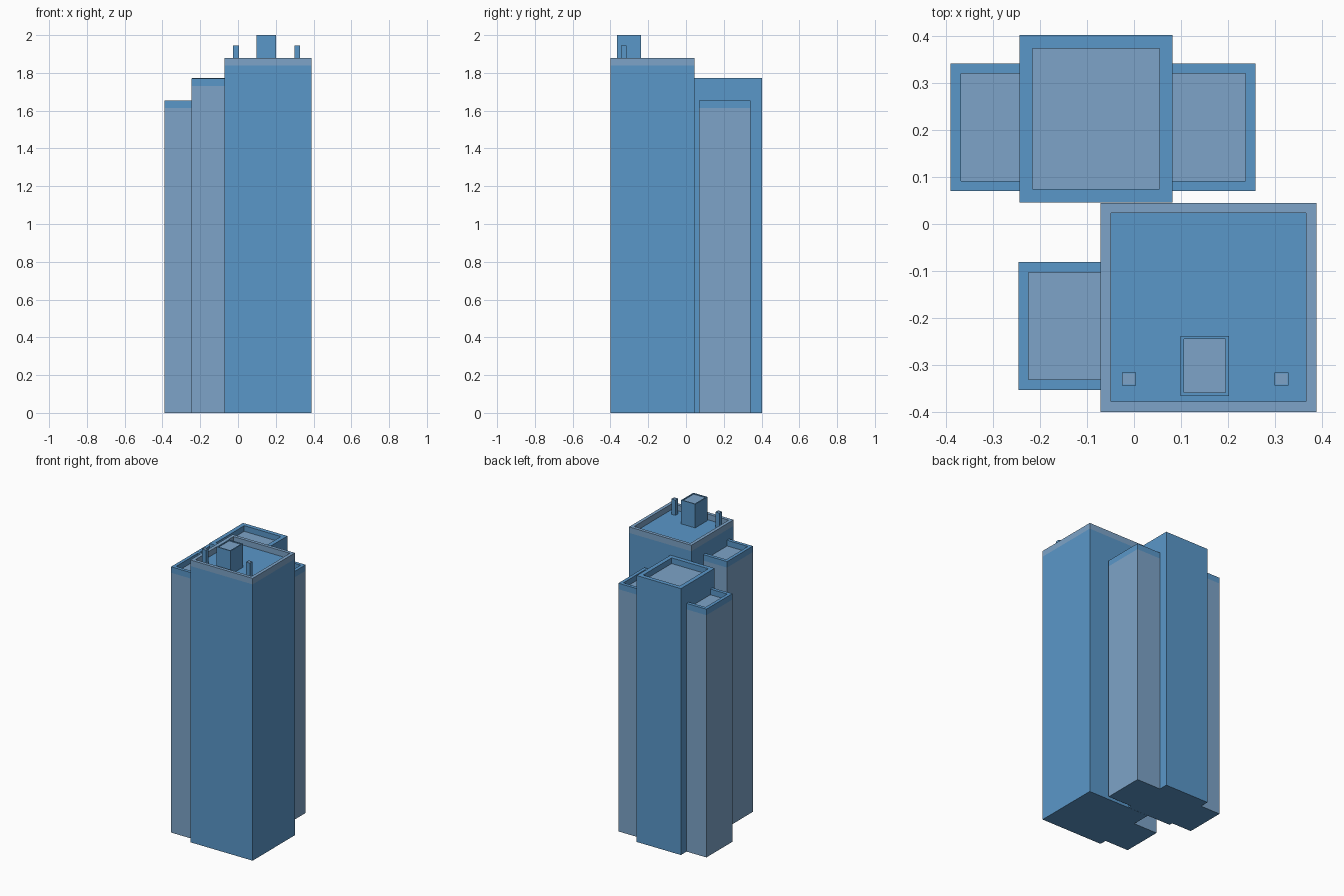
import bpy
import bmesh

if "Cube" in bpy.data.objects:
    bpy.data.objects.remove(bpy.data.objects["Cube"])


def flat_colour(name, rgb):
    m = bpy.data.materials.new(name)
    m.diffuse_color = (*rgb, 1.0)
    m.use_nodes = True
    m.node_tree.nodes["Principled BSDF"].inputs["Base Color"].default_value = m.diffuse_color
    return m


MATS = [flat_colour("blue", (0.102, 0.309, 0.584)),
        flat_colour("grey blue", (0.205, 0.371, 0.578))]
BLUE, GREY = 0, 1


def block(name, x, y, z0, top, band, lip, depth, wall, trim, roof):
    """Box with a coloured band at the top, a parapet rim and a sunken roof."""
    bm = bmesh.new()
    levels = [(0, z0), (0, top - band), (0, top), (lip, top), (lip, top - depth)]
    rings = []
    for i, z in levels:
        corners = [(x[0] + i, y[0] + i), (x[1] - i, y[0] + i),
                   (x[1] - i, y[1] - i), (x[0] + i, y[1] - i)]
        rings.append([bm.verts.new((a, b, z)) for a, b in corners])
    # walls, band, rim top and inner parapet
    for r, mat in enumerate((wall, trim, trim, trim)):
        lo, hi = rings[r], rings[r + 1]
        for k in range(4):
            n = (k + 1) % 4
            bm.faces.new((lo[k], lo[n], hi[n], hi[k])).material_index = mat
    bm.faces.new(rings[-1]).material_index = roof
    bm.faces.new(rings[0][::-1]).material_index = BLUE
    mesh = bpy.data.meshes.new(name)
    bm.to_mesh(mesh)
    bm.free()
    for m in MATS:
        mesh.materials.append(m)
    ob = bpy.data.objects.new(name, mesh)
    bpy.context.collection.objects.link(ob)
    return ob


# Two main towers
block("main_tower", (-0.071, 0.388), (-0.40, 0.045), 0, 1.88, 0.04, 0.022, 0.038,
      BLUE, GREY, BLUE)
block("rear_tower", (-0.244, 0.082), (0.046, 0.402), 0, 1.774, 0.04, 0.028, 0.038,
      BLUE, BLUE, GREY)

# Lower wings, each tucked slightly into its tower
for name, x, y, top in (
        ("front_left_wing", (-0.246, -0.04), (-0.353, -0.081), 1.77),
        ("rear_left_wing", (-0.39, -0.21), (0.07, 0.342), 1.653),
        ("rear_right_wing", (0.05, 0.259), (0.07, 0.342), 1.653)):
    block(name, x, y, 0, top, 0.04, 0.022, 0.038, GREY, BLUE, GREY)

# Rooftop lift housing and two vents
block("lift_housing", (0.099, 0.202), (-0.366, -0.238), 1.835, 2.0, 0.02, 0.007, 0.005,
      BLUE, BLUE, GREY)
for name, cx in (("left_vent", -0.011), ("right_vent", 0.314)):
    block(name, (cx - 0.015, cx + 0.015), (-0.344, -0.316), 1.835, 1.944, 0.02, 0.002,
          0.002, BLUE, BLUE, GREY)
